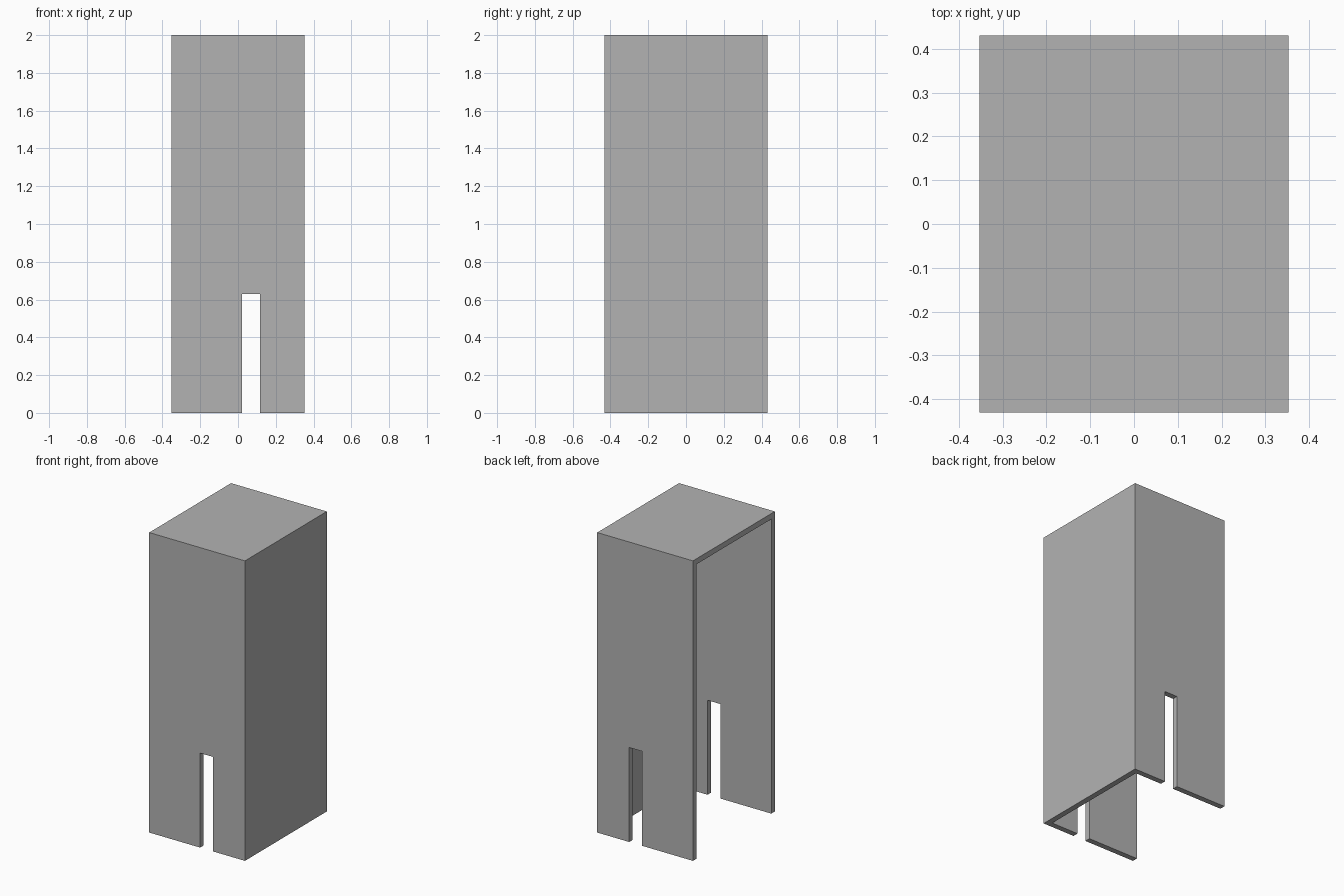
import bpy

cube = bpy.data.objects.get("Cube")
if cube:
    bpy.data.objects.remove(cube, do_unlink=True)

HALF_X, HALF_Y, HEIGHT = 0.353, 0.431, 2.0
WALL = 0.037
SLOT_LEFT, SLOT_RIGHT, SLOT_TOP = 0.022, 0.117, 0.63

grey = bpy.data.materials.new("plain_grey")
grey.use_nodes = True
colour = (0.45, 0.45, 0.45, 1)
grey.diffuse_color = colour
grey.node_tree.nodes["Principled BSDF"].inputs["Base Color"].default_value = colour


def box(name, low, high):
    """Box between two opposite corners."""
    bpy.ops.mesh.primitive_cube_add(size=1)
    ob = bpy.context.object
    ob.name = name
    for v in ob.data.vertices:
        v.co = [(a + b) / 2 + c * (b - a) for a, b, c in zip(low, high, v.co)]
    ob.data.materials.append(grey)
    return ob


# Outer cover
cover = box("cover", (-HALF_X, -HALF_Y, 0), (HALF_X, HALF_Y, HEIGHT))

# Hollow: open at the bottom and at the -x side
hollow = box("hollow_cutter", (-HALF_X - 1, -HALF_Y + WALL, -1),
             (HALF_X - WALL, HALF_Y - WALL, HEIGHT - WALL))

# Slot through both the front and the back wall
slot = box("slot_cutter", (SLOT_LEFT, -HALF_Y - 1, -1),
           (SLOT_RIGHT, HALF_Y + 1, SLOT_TOP))

for cutter in (hollow, slot):
    mod = cover.modifiers.new(cutter.name, 'BOOLEAN')
    mod.operation = 'DIFFERENCE'
    mod.solver = 'EXACT'
    mod.object = cutter
    bpy.context.view_layer.objects.active = cover
    bpy.ops.object.modifier_apply(modifier=mod.name)

for cutter in (hollow, slot):
    bpy.data.objects.remove(cutter, do_unlink=True)
